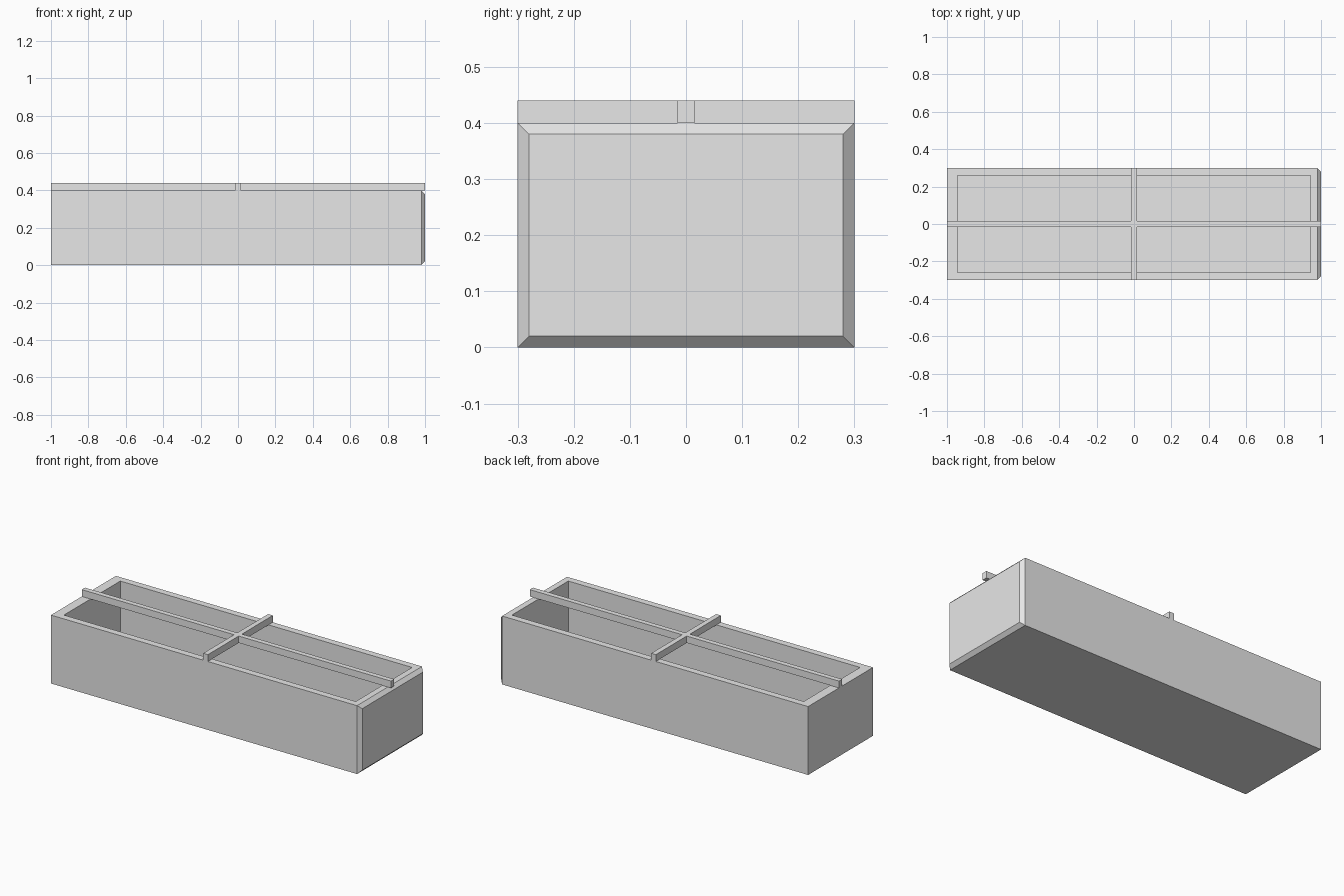
import bpy, bmesh
from mathutils import Vector, Matrix

cube = bpy.data.objects.get("Cube")
if cube:
    bpy.data.objects.remove(cube)

grey = bpy.data.materials.new("plain_grey")
grey.use_nodes = True
grey.diffuse_color = (0.8, 0.8, 0.8, 1)
grey.node_tree.nodes["Principled BSDF"].inputs["Base Color"].default_value = (0.8, 0.8, 0.8, 1)

LENGTH, WIDTH, HEIGHT = 2.0, 0.6, 0.4
WALL, BEVEL = 0.056, 0.02
BAR, BAR_HEIGHT = 0.03, 0.04


def box(low, high):
    """New bmesh holding a box between two corners."""
    low, high = Vector(low), Vector(high)
    bm = bmesh.new()
    matrix = Matrix.Translation((low + high) / 2) @ Matrix.Diagonal((*(high - low), 1))
    bmesh.ops.create_cube(bm, size=1, matrix=matrix)
    bm.normal_update()
    return bm


def face_towards(bm, direction):
    """Face that lies furthest in a direction."""
    return max(bm.faces, key=lambda f: f.calc_center_median().dot(direction))


def extrude(bm, face, offset):
    """Extrude one face and return its new vertices."""
    result = bmesh.ops.extrude_discrete_faces(bm, faces=[face])["faces"][0]
    bmesh.ops.translate(bm, verts=result.verts, vec=offset)
    return list(result.verts)


def finish(bm, name):
    bmesh.ops.recalc_face_normals(bm, faces=bm.faces)
    mesh = bpy.data.meshes.new(name)
    bm.to_mesh(mesh)
    bm.free()
    mesh.materials.append(grey)
    bpy.context.collection.objects.link(bpy.data.objects.new(name, mesh))


# Trough: open box with one chamfered end
x, y = LENGTH / 2, WIDTH / 2
bm = box((-x, -y, 0), (x - BEVEL, y, HEIGHT))
end = extrude(bm, face_towards(bm, Vector((1, 0, 0))), (BEVEL, 0, 0))
for v in end:
    v.co.y *= (y - BEVEL) / y
    v.co.z += BEVEL if v.co.z < HEIGHT / 2 else -BEVEL

# Cavity sunk from the rim
bm.normal_update()
top = face_towards(bm, Vector((0, 0, 1)))
bmesh.ops.inset_individual(bm, faces=[top], thickness=WALL)
for v in top.verts:
    v.co.x = (x - WALL) * (1 if v.co.x > 0 else -1)
extrude(bm, top, (0, 0, WALL - HEIGHT))
finish(bm, "trough")

# Crossed bars resting on the rim, grown from their shared centre
h = BAR / 2
bm = box((-h, -h, HEIGHT), (h, h, HEIGHT + BAR_HEIGHT))
sides = [f for f in bm.faces if abs(f.normal.z) < 0.5]
for face in sides:
    n = face.normal.copy()
    reach = (x if abs(n.x) > 0.5 else y) - h
    extrude(bm, face, n * reach)
finish(bm, "crossed_bars")
